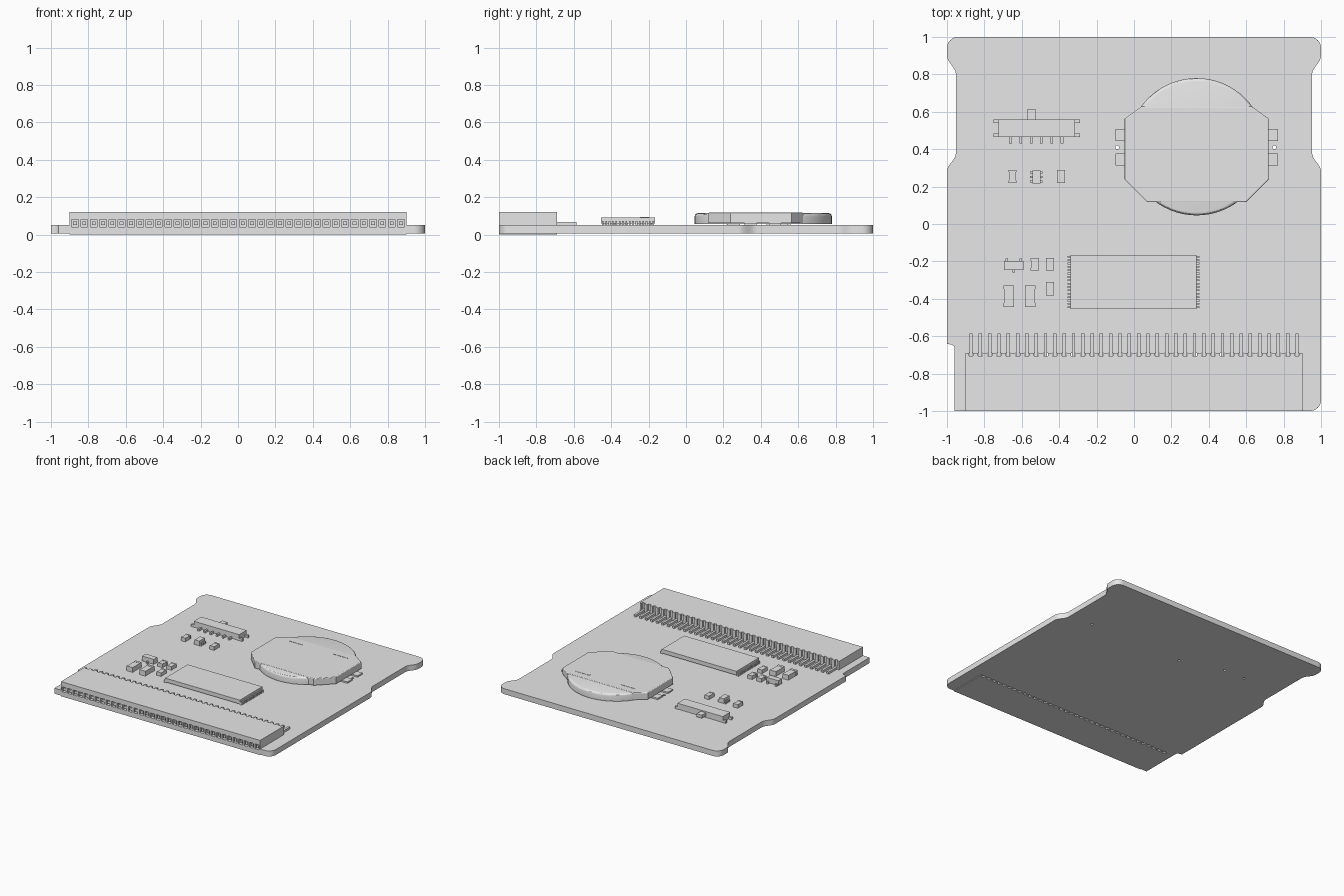
import bpy, bmesh, math
from mathutils import Vector

if "Cube" in bpy.data.objects:
    bpy.data.objects.remove(bpy.data.objects["Cube"], do_unlink=True)

GREY = (0.8, 0.8, 0.8, 1)
mat = bpy.data.materials.new("plain grey")
mat.use_nodes = True
mat.diffuse_color = GREY
mat.node_tree.nodes["Principled BSDF"].inputs["Base Color"].default_value = GREY


def finish(name, bm):
    bmesh.ops.recalc_face_normals(bm, faces=bm.faces)
    me = bpy.data.meshes.new(name)
    bm.to_mesh(me)
    bm.free()
    me.materials.append(mat)
    ob = bpy.data.objects.new(name, me)
    bpy.context.collection.objects.link(ob)
    return ob


def add_box(bm, x0, x1, y0, y1, z0, z1):
    vs = bmesh.ops.create_cube(bm, size=1)["verts"]
    for v in vs:
        v.co = Vector((x1 if v.co.x > 0 else x0, y1 if v.co.y > 0 else y0, z1 if v.co.z > 0 else z0))


def boxes(name, rows):
    bm = bmesh.new()
    for r in rows:
        add_box(bm, *r)
    return finish(name, bm)


def centred(x, y, w, d, z0, z1):
    return (x - w / 2, x + w / 2, y - d / 2, y + d / 2, z0, z1)


def prism(name, pts, z0, z1, bevel=0):
    bm = bmesh.new()
    f = bm.faces.new([bm.verts.new((x, y, z0)) for x, y in pts])
    ext = bmesh.ops.extrude_face_region(bm, geom=[f])["geom"]
    top = [v for v in ext if isinstance(v, bmesh.types.BMVert)]
    for v in top:
        v.co.z = z1
    if bevel:
        edges = [e for e in bm.edges if all(v in top for v in e.verts)]
        bmesh.ops.bevel(bm, geom=edges, offset=bevel, segments=3, profile=0.5, affect='EDGES')
    return finish(name, bm)


def arc(cx, cy, r, a0, a1, n=8):
    angles = [math.radians(a0 + (a1 - a0) * i / n) for i in range(n + 1)]
    return [(cx + r * math.cos(a), cy + r * math.sin(a)) for a in angles]


def s_curve(x0, y0, x1, y1, n=8):
    # eased step between two vertical edges
    return [(x0 + (x1 - x0) * (1 - math.cos(math.pi * i / n)) / 2, y0 + (y1 - y0) * i / n)
            for i in range(n + 1)]


def smooth(ob):
    bpy.ops.object.select_all(action='DESELECT')
    ob.select_set(True)
    bpy.context.view_layer.objects.active = ob
    bpy.ops.object.shade_smooth_by_angle(angle=math.radians(30))


TOP = 0.05
HOUSE_X, HOUSE_Y = 0.9, -0.69

# Circuit board: outline with waisted sides, notch for the connector, peg holes
right_side = s_curve(1, 0.28, 0.952, 0.38) + s_curve(0.952, 0.80, 1, 0.90) + arc(0.94, 0.94, 0.06, 0, 90)
outline = [(HOUSE_X, -1)] + arc(0.94, -0.94, 0.06, -90, 0) + right_side
outline += [(-x, y) for x, y in reversed(right_side)]
outline += [(-1, -0.64), (-0.975, -0.645)] + arc(-0.98, -0.665, 0.02, 70, 0, 4)
outline += [(-0.96, -1), (-HOUSE_X, -1), (-HOUSE_X, HOUSE_Y), (HOUSE_X, HOUSE_Y)]
peg_holes = [(-0.44, 0.52), (-0.63, 0.52), (0.75, 0.41), (-0.09, 0.41)]
curve = bpy.data.curves.new("board_outline", 'CURVE')
curve.dimensions = '2D'
curve.fill_mode = 'BOTH'
curve.extrude = 0.0225
for loop in [outline] + [arc(x, y, 0.01, 0, 330, 11) for x, y in peg_holes]:
    sp = curve.splines.new('POLY')
    sp.points.add(len(loop) - 1)
    for p, (x, y) in zip(sp.points, loop):
        p.co = (x, y, 0, 1)
    sp.use_cyclic_u = True
temp = bpy.data.objects.new("board_outline", curve)
bpy.context.collection.objects.link(temp)
bpy.context.view_layer.update()
me = bpy.data.meshes.new_from_object(temp.evaluated_get(bpy.context.evaluated_depsgraph_get()))
bpy.data.objects.remove(temp, do_unlink=True)
bm = bmesh.new()
bm.from_mesh(me)
bmesh.ops.remove_doubles(bm, verts=bm.verts, dist=0.0001)
for v in bm.verts:
    v.co.z += 0.0275
smooth(finish("circuit_board", bm))

# Edge connector: slabs, cell walls, comb-shaped rear block and contacts
PITCH = 0.0498
pins = [(i - 17.5) * PITCH for i in range(36)]
walls = [(-HOUSE_X, pins[0] - 0.018)]
walls += [(a + 0.018, b - 0.018) for a, b in zip(pins, pins[1:])]
walls += [(pins[-1] + 0.018, HOUSE_X)]
housing = [(-HOUSE_X, HOUSE_X, -1, -0.95, 0, 0.04),
           (-HOUSE_X, HOUSE_X, -1, -0.95, 0.08, 0.12),
           (-HOUSE_X, HOUSE_X, -0.95, -0.705, 0, 0.12)]
housing += [(a, b, -1, -0.95, 0.04, 0.08) for a, b in walls]
housing += [(a - (0.006 if a > -HOUSE_X else 0), b + (0.006 if b < HOUSE_X else 0),
             -0.705, HOUSE_Y, 0, 0.12) for a, b in walls]
boxes("connector_housing", housing)
boxes("connector_sockets", [centred(x, -0.97, 0.02, 0.045, 0.05, 0.07) for x in pins])
boxes("connector_pins", [centred(x, -0.647, 0.018, 0.124, TOP - 0.002, 0.068) for x in pins])

# Memory chip with end leads
boxes("chip_body", [(-0.34, 0.335, -0.455, -0.165, 0.058, 0.09)])
chip_leads = []
for i in range(16):
    y = -0.445 + i * 0.018
    for x in (-0.345, 0.34):
        chip_leads += [centred(x, y, 0.02, 0.009, TOP, 0.072)]
boxes("chip_leads", chip_leads)

# Coin cell and its metal holder
CX, CY = 0.335, 0.413
smooth(prism("coin_cell", arc(CX, CY, 0.367, 0, 354.375, 63), 0.056, 0.115, 0.018))
half = [(0.265, -0.295), (0.385, -0.175), (0.385, 0.15), (0.295, 0.215)]
clip = [(CX + x, CY + y) for x, y in half] + [(CX - x, CY + y) for x, y in reversed(half)]
prism("battery_clip", clip, 0.062, 0.117, 0.006)
feet, fingers = [], []
for s in (-1, 1):
    for y in (0.475, 0.345):
        feet.append(centred(CX + s * 0.40, y, 0.07, 0.065, TOP, 0.062))
    fingers.append(centred(CX + s * 0.205, 0.56, 0.125, 0.012, 0.114, 0.119))
boxes("battery_clip_feet", feet)
boxes("battery_spring_fingers", fingers)

# Slide switch
boxes("switch_body", [(-0.725, -0.315, 0.465, 0.56, 0.052, 0.1)])
boxes("switch_knob", [(-0.572, -0.525, 0.55, 0.612, 0.065, 0.09)])
boxes("switch_leads", [centred(-0.66 + i * 0.055, 0.45, 0.014, 0.04, TOP, 0.066) for i in range(6)])
boxes("switch_end_tabs", [centred(x, y, 0.04, 0.018, TOP, 0.07)
                          for x in (-0.73, -0.31) for y in (0.475, 0.55)])

# Small chip with three leads on each side
boxes("small_chip", [centred(-0.522, 0.252, 0.042, 0.07, 0.055, 0.092)])
boxes("small_chip_leads", [centred(-0.522, 0.252 + i * 0.024, 0.068, 0.01, TOP, 0.07) for i in (-1, 0, 1)])

# Transistor with three leads
boxes("transistor", [centred(-0.643, -0.222, 0.105, 0.046, 0.055, 0.095)])
boxes("transistor_leads", [centred(x, y, 0.014, 0.03, TOP, 0.068)
                           for x, y in ((-0.68, -0.2), (-0.605, -0.2), (-0.643, -0.244))])

# Capacitors and resistors: a body between two end caps
parts = [(-0.65, 0.255, 0.042, 0.07, 0.08), (-0.39, 0.255, 0.042, 0.07, 0.08),
         (-0.53, -0.215, 0.045, 0.065, 0.08), (-0.45, -0.215, 0.042, 0.065, 0.08),
         (-0.45, -0.345, 0.042, 0.072, 0.08), (-0.67, -0.385, 0.055, 0.115, 0.09),
         (-0.555, -0.385, 0.055, 0.115, 0.09)]
for i, (x, y, w, d, h) in enumerate(parts, 1):
    cap = d * 0.18
    boxes(f"chip_component_{i}", [centred(x, y, w - 0.003, d - 2 * cap, TOP, h - 0.002)]
          + [centred(x, y + s * (d - cap) / 2, w, cap, TOP, h) for s in (-1, 1)])
